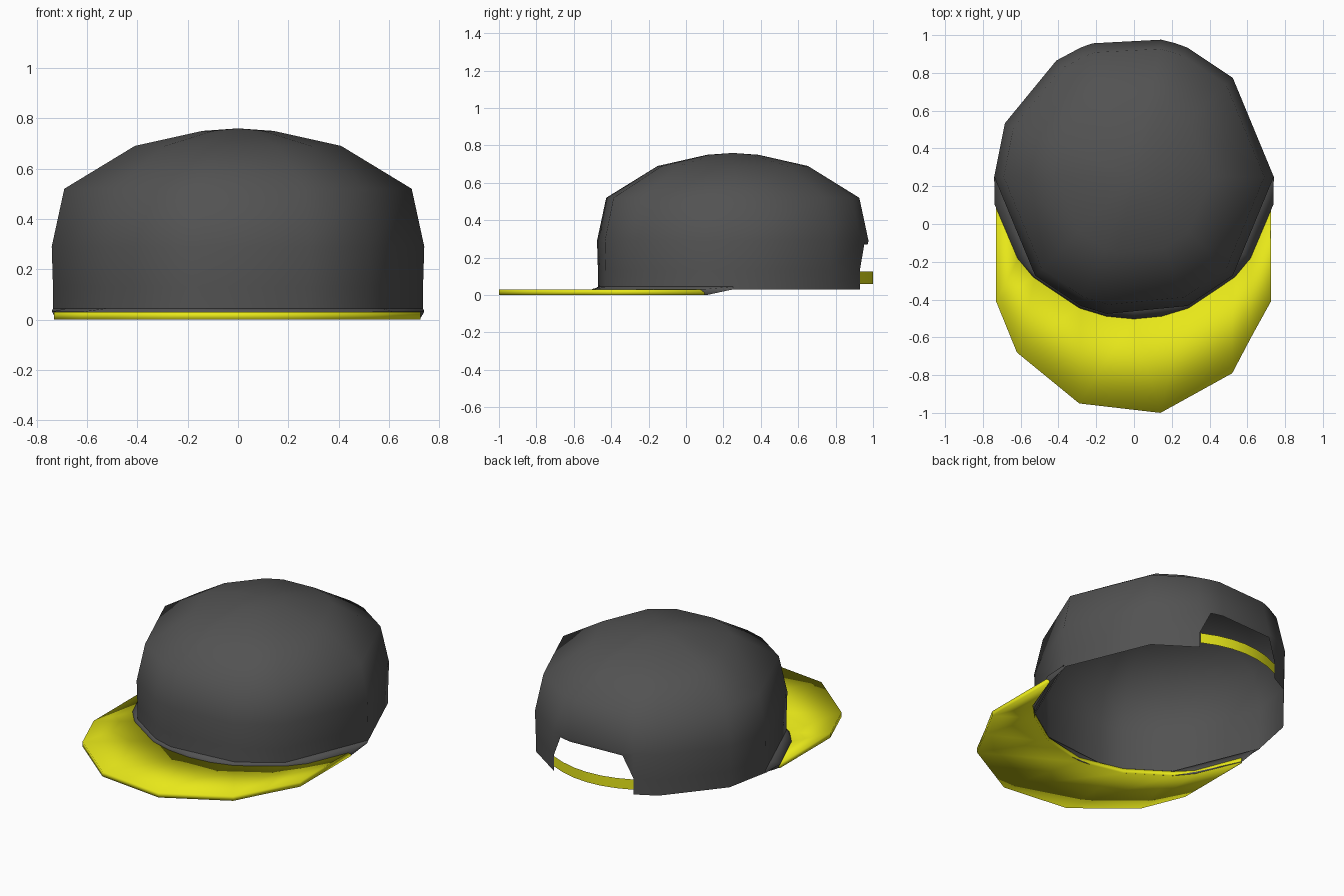
import bpy
import bmesh
from math import cos, sin, radians

cube = bpy.data.objects.get("Cube")
if cube:
    bpy.data.objects.remove(cube)


def material(name, rgb):
    m = bpy.data.materials.new(name)
    m.use_nodes = True
    color = (*rgb, 1)
    m.diffuse_color = color
    m.node_tree.nodes["Principled BSDF"].inputs["Base Color"].default_value = color
    return m


fabric = material("charcoal fabric", (0.085, 0.085, 0.085))
yellow = material("yellow", (0.8, 0.8, 0.01))

CENTER_Y = 0.25


def polar(angle, r, z):
    a = radians(angle)
    return (r * cos(a), CENTER_Y + r * sin(a), z)


def finish(name, bm, mat):
    bmesh.ops.recalc_face_normals(bm, faces=bm.faces)
    mesh = bpy.data.meshes.new(name)
    bm.to_mesh(mesh)
    bm.free()
    mesh.materials.append(mat)
    mesh.shade_smooth()
    obj = bpy.data.objects.new(name, mesh)
    bpy.context.collection.objects.link(obj)
    return obj


def bridge(bm, rows, closed=False, skip=lambda row, col: False):
    """Join rows of vertices, each of the same length, with quads."""
    n = len(rows[0])
    for i, (low, high) in enumerate(zip(rows, rows[1:])):
        for j in range(n if closed else n - 1):
            k = (j + 1) % n
            if not skip(i, j):
                bm.faces.new((low[j], low[k], high[k], high[j]))


def add_row(bm, points):
    return [bm.verts.new(p) for p in points]


# Crown: faceted dome lofted from rings, with the adjuster opening at the back
COLUMNS = [0, 45, 67.5, 72.7, 78.75, 107.3, 112.5, 123.75, 157.5, 180,
           225, 247.5, 258.75, 292.5, 315]
NOTCH = (67.5, 112.5)


def in_notch(angle):
    return NOTCH[0] < angle < NOTCH[1]


bm = bmesh.new()
rows = [
    add_row(bm, [polar(a, 0.735, 0.03) for a in COLUMNS]),
    add_row(bm, [polar(a, 0.735, 0.27 if in_notch(a) else 0.13) for a in COLUMNS]),
]
for r, z in [(0.74, 0.29), (0.69, 0.52), (0.41, 0.69), (0.14, 0.75)]:
    rows.append(add_row(bm, [polar(a, r, z) for a in COLUMNS]))
bridge(bm, rows, True,
       lambda row, col: row == 0 and NOTCH[0] <= COLUMNS[col] < NOTCH[1])
tip = bm.verts.new((0, CENTER_Y, 0.76))
for j, v in enumerate(rows[-1]):
    bm.faces.new((v, rows[-1][(j + 1) % len(COLUMNS)], tip))
bmesh.ops.delete(bm, geom=[v for v in bm.verts if not v.link_faces], context='VERTS')
finish("crown", bm, fabric)


# Front lip: narrow flared hem where the crown meets the brim
def wall_radius(angle):
    ring = COLUMNS + [360]
    for a, b in zip(ring, ring[1:]):
        if a <= angle <= b:
            half = (b - a) / 2
            return 0.735 * cos(radians(half)) / cos(radians(angle - a - half))


LIP = [180, 191, 215, 225, 247.5, 258.75, 270, 281.25, 292.5, 315, 325, 349, 360]
bm = bmesh.new()
ends = (180, 360)
bridge(bm, [
    add_row(bm, [polar(a, 0.728 if a in ends else 0.735, 0.03 if a in ends else 0)
                 for a in LIP]),
    add_row(bm, [polar(a, 0.74 if a in ends else 0.753, 0.032) for a in LIP]),
    add_row(bm, [polar(a, wall_radius(a), 0.045) for a in LIP]),
])
finish("front_lip", bm, fabric)

# Brim: flat plate between the lip and a faceted outer edge
INNER = [(-0.72, 0.1), (-0.61, -0.18), (-0.52, -0.27), (-0.28, -0.43),
         (0, -0.495), (0.28, -0.43), (0.52, -0.27), (0.62, -0.17), (0.72, 0.1)]
OUTER = [(-0.73, 0.1), (-0.73, -0.41), (-0.62, -0.68), (-0.29, -0.95),
         (0.14, -1), (0.52, -0.79), (0.62, -0.6), (0.725, -0.41), (0.725, 0.1)]
bm = bmesh.new()
loops = [add_row(bm, [(x, y, z) for x, y in edge])
         for edge, z in [(INNER, 0), (OUTER, 0), (OUTER, 0.03), (INNER, 0.03)]]
bridge(bm, loops + loops[:1])
for end in (0, -1):
    bm.faces.new([loop[end] for loop in loops])
finish("brim", bm, yellow)

# Strap: thin curved band across the back opening
bm = bmesh.new()
xs = [0.28 * t / 3 for t in range(-3, 4)]
bridge(bm, [add_row(bm, [(x, 0.93 + 0.07 * (1 - (x / 0.28) ** 2), z) for x in xs])
            for z in (0.06, 0.125)])
finish("back_strap", bm, yellow)
